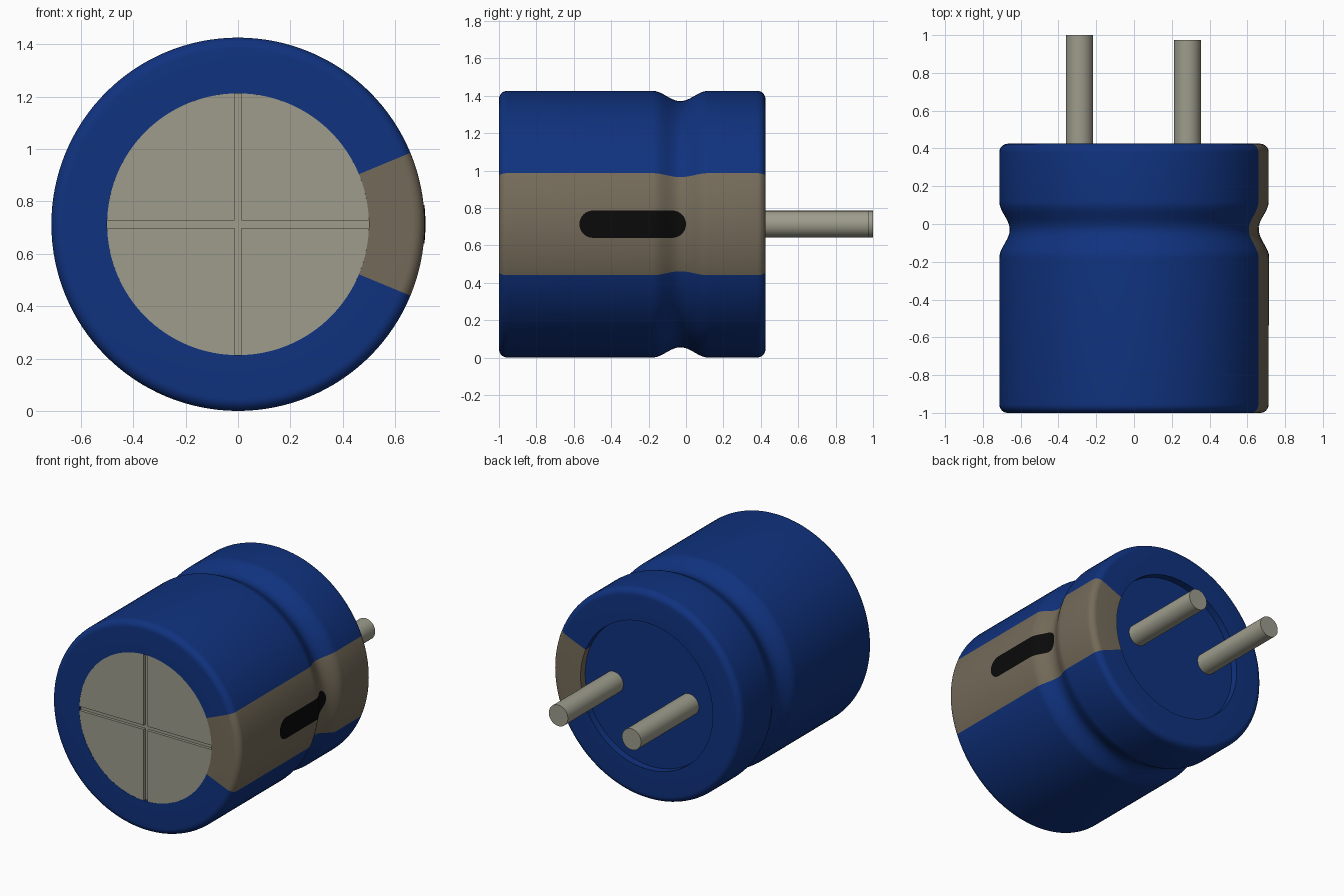
import bpy, bmesh, math

cube = bpy.data.objects.get("Cube")
if cube:
    bpy.data.objects.remove(cube)

RADIUS, AXIS_Z = 0.713, 0.713
FRONT, BACK = -1.0, 0.425
RIM = 0.5                      # inner edge of the sleeve on both ends
STRIPE = math.radians(22.5)    # half angle of the stripe
SEGMENTS = 128


def material(name, rgb):
    m = bpy.data.materials.new(name)
    m.use_nodes = True
    m.diffuse_color = (*rgb, 1)
    m.node_tree.nodes["Principled BSDF"].inputs["Base Color"].default_value = (*rgb, 1)
    return m


blue = material("blue sleeve", (0.005, 0.032, 0.21))
tan = material("tan stripe", (0.175, 0.145, 0.1))
metal = material("grey metal", (0.34, 0.335, 0.265))
black = material("black mark", (0.003, 0.003, 0.003))


def finish(bm, name, mats, smooth=True):
    bmesh.ops.remove_doubles(bm, verts=bm.verts, dist=1e-5)
    bmesh.ops.recalc_face_normals(bm, faces=bm.faces)
    mesh = bpy.data.meshes.new(name)
    bm.to_mesh(mesh)
    bm.free()
    for m in mats:
        mesh.materials.append(m)
    ob = bpy.data.objects.new(name, mesh)
    ob.location.z = AXIS_Z
    bpy.context.collection.objects.link(ob)
    if smooth:
        bpy.ops.object.select_all(action='DESELECT')
        ob.select_set(True)
        bpy.context.view_layer.objects.active = ob
        bpy.ops.object.shade_smooth_by_angle(angle=math.radians(35))
    return ob


def lathe(profile, segments):
    """Revolve (radius, y) points around the y axis."""
    bm = bmesh.new()
    verts = [bm.verts.new((r, y, 0)) for r, y in profile]
    edges = [bm.edges.new(pair) for pair in zip(verts, verts[1:])]
    bmesh.ops.spin(bm, geom=verts + edges, cent=(0, 0, 0), axis=(0, 1, 0),
                   angle=math.tau, steps=segments)
    bmesh.ops.remove_doubles(bm, verts=bm.verts, dist=1e-5)
    return bm


def sleeve_radius(y):
    """Outer radius with the crimped groove."""
    d = (y + 0.03) / 0.15
    return RADIUS - (0.0275 * (1 + math.cos(math.pi * d)) if abs(d) < 1 else 0)


def corner(y, direction, steps=8, r=0.045):
    """Rounded outer corner, running from the end face to the side."""
    angles = [math.pi / 2 * i / steps for i in range(steps + 1)]
    return [(RADIUS - r + r * math.sin(a), y + direction * r * (1 - math.cos(a)))
            for a in angles]


# Sleeve: front ring, side with groove, back ring and recess wall
groove = [-0.18 + 0.3 * i / 24 for i in range(25)]
profile = [(RIM, FRONT + 0.04), (RIM, FRONT)] + corner(FRONT, 1)
profile += [(sleeve_radius(y), y) for y in groove]
profile += corner(BACK, -1)[::-1] + [(RIM, BACK), (RIM, BACK - 0.05)]
bm = lathe(profile, SEGMENTS)
for f in bm.faces:
    c = f.calc_center_median()
    f.material_index = int(abs(math.atan2(c.z, c.x)) < STRIPE)
finish(bm, "sleeve", [blue, tan])


def cylinder(name, x, y0, y1, r, mat, segments):
    bm = lathe([(0, y0), (r, y0), (r, y1), (0, y1)], segments)
    finish(bm, name, [mat]).location.x = x


# Ends and terminals
cylinder("back_seal", 0, BACK - 0.08, BACK - 0.05, RIM + 0.005, blue, SEGMENTS)
cylinder("vent_floor", 0, FRONT + 0.02, FRONT + 0.04, RIM, metal, SEGMENTS)
cylinder("right_pin", -0.288, BACK - 0.07, 1.0, 0.072, metal, 48)
cylinder("left_pin", 0.283, BACK - 0.07, 0.975, 0.072, metal, 48)

# Four raised quarters of the front cap, leaving a cross-shaped groove
GAP = 0.014
start = math.asin(GAP / RIM)
bm = bmesh.new()
for q in range(4):
    arc = [start + (math.pi / 2 - 2 * start) * i / 32 for i in range(33)]
    points = [(GAP, GAP)] + [(RIM * math.cos(a), RIM * math.sin(a)) for a in arc]
    ca, sa = round(math.cos(q * math.pi / 2)), round(math.sin(q * math.pi / 2))
    face = bm.faces.new([bm.verts.new((x * ca - z * sa, FRONT + 0.001, x * sa + z * ca))
                         for x, z in points])
    side = bmesh.ops.extrude_face_region(bm, geom=[face], use_keep_orig=True)
    moved = [v for v in side["geom"] if isinstance(v, bmesh.types.BMVert)]
    bmesh.ops.translate(bm, verts=moved, vec=(0, 0.02, 0))
finish(bm, "cap_quarters", [metal], smooth=False)

# Rounded polarity mark hugging the sleeve surface
HALF_LEN, HALF_H, MID_Y = 0.285, 0.073, -0.285
bm = bmesh.new()
rows = []
for i in range(49):
    d = -HALF_LEN * math.cos(math.pi * i / 48)
    over = max(0, abs(d) - (HALF_LEN - HALF_H))
    h = math.sqrt(max(0, HALF_H ** 2 - over ** 2))
    r = sleeve_radius(MID_Y + d) + 0.003
    angles = [math.asin(h * k / 6 / r) for k in range(-6, 7)]
    rows.append([bm.verts.new((r * math.cos(a), MID_Y + d, r * math.sin(a))) for a in angles])
for a, b in zip(rows, rows[1:]):
    for k in range(12):
        bm.faces.new((a[k], b[k], b[k + 1], a[k + 1]))
ob = finish(bm, "polarity_mark", [black])
